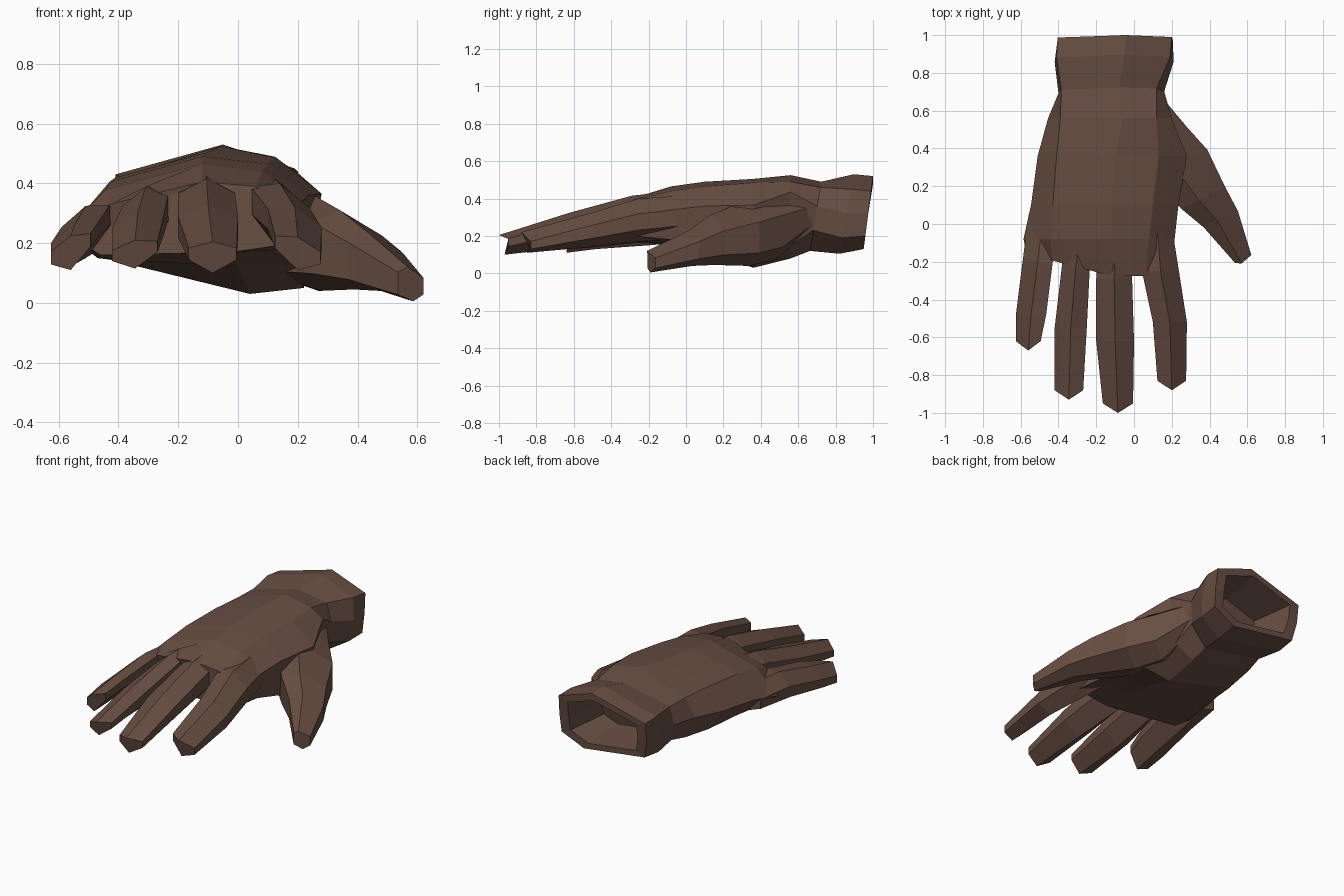
import bpy, bmesh
from mathutils import Vector

if "Cube" in bpy.data.objects:
    bpy.data.objects.remove(bpy.data.objects["Cube"])

brown = bpy.data.materials.new("dark_brown")
brown.diffuse_color = (0.135, 0.075, 0.055, 1)
brown.use_nodes = True
brown.node_tree.nodes["Principled BSDF"].inputs["Base Color"].default_value = brown.diffuse_color


def loft(name, rings):
    """Skin a row of equal rings and close both ends, flat shaded."""
    bm = bmesh.new()
    loops = [[bm.verts.new(p) for p in ring] for ring in rings]
    n = len(loops[0])
    for a, b in zip(loops, loops[1:]):
        for i in range(n):
            j = (i + 1) % n
            bm.faces.new((a[i], a[j], b[j], b[i]))
    bm.faces.new(loops[0])
    bm.faces.new(loops[-1][::-1])
    bmesh.ops.recalc_face_normals(bm, faces=bm.faces)
    mesh = bpy.data.meshes.new(name)
    bm.to_mesh(mesh)
    bm.free()
    mesh.materials.append(brown)
    ob = bpy.data.objects.new(name, mesh)
    bpy.context.collection.objects.link(ob)
    return ob


def section(y, pts, lean=0):
    return [Vector((x, y + lean * (z - .1), z)) for x, z in pts]


# Hollow cuff: floor, inner lip, leaning rim, bulge, wrist
rim = [(-.405, .31), (-.405, .42), (-.04, .52), (.2, .44),
       (.205, .32), (.2, .2), (.05, .13), (-.38, .19)]
bulge = [(-.42, .31), (-.41, .43), (-.05, .53), (.19, .45),
         (.21, .32), (.19, .19), (.05, .105), (-.39, .18)]
wrist = [(-.40, .30), (-.385, .42), (-.08, .49), (.12, .46),
         (.16, .36), (.14, .23), (.02, .12), (-.37, .19)]


def rim_ring(scale, depth):
    return [Vector((-.1 + (x + .1) * scale,
                    .95 + .05 * (z - .13) / .39 - depth,
                    .32 + (z - .32) * scale)) for x, z in rim]


cuff = [rim_ring(.6, .25), rim_ring(.79, 0), rim_ring(1, 0),
        section(.82, bulge, .18), section(.66, wrist, .16)]

# Palm and back of the hand
palm = [
    section(.56, [(-.455, .31), (-.39, .42), (-.06, .525), (.12, .49),
                  (.2, .435), (.16, .15), (.03, .08), (-.39, .17)]),
    section(.36, [(-.51, .29), (-.41, .42), (-.1, .505), (.13, .485),
                  (.28, .365), (.22, .05), (.04, .03), (-.41, .15)]),
    section(.10, [(-.545, .27), (-.43, .405), (-.12, .49), (.1, .465),
                  (.235, .36), (.2, .13), (0, .12), (-.43, .145)]),
    section(-.08, [(-.585, .24), (-.44, .38), (-.12, .465), (.08, .44),
                   (.215, .34), (.19, .18), (-.02, .16), (-.47, .15)]),
]
knuckles = section(0, [(-.57, .23), (-.43, .33), (-.12, .405), (.06, .39),
                       (.215, .31), (.19, .2), (-.02, .17), (-.46, .16)])
for p in knuckles:
    p.y = -.275 + .13 * max(0, min(1, (-.2 - p.x) / .37))
hand = loft("hand", cuff + palm + [knuckles])


# Fingers: hexagonal sections of (y, x, half width, top, bottom)
def finger(name, roll, rows):
    rings = []
    for k, (y, x, w, top, bot) in enumerate(rows):
        tip = k == len(rows) - 1
        h = top - bot
        shape = [(0, 1, -.05), (w, .8, 0), (w, .42, 0),
                 (0, 0, -.02), (-w, .42, 0), (-w, .8, 0)]
        rings.append([Vector((x + dx, y + (dy if tip else 0),
                              bot + f * h + roll * dx))
                      for dx, f, dy in shape])
    return loft(name, rings)


parts = [
    finger("little_finger", .45, [(.05, -.478, .08, .325, .17), (-.2, -.51, .08, .325, .15),
                                  (-.48, -.545, .08, .265, .13), (-.62, -.56, .066, .225, .11)]),
    finger("ring_finger", .2, [(.05, -.28, .07, .41, .18), (-.25, -.31, .075, .385, .165),
                               (-.55, -.335, .085, .305, .135), (-.88, -.345, .076, .21, .115)]),
    finger("middle_finger", 0, [(.05, -.1, .08, .455, .19), (-.29, -.105, .095, .415, .17),
                                (-.62, -.1, .1, .325, .14), (-.95, -.085, .08, .205, .10)]),
    finger("index_finger", -.35, [(.05, .12, .07, .42, .19), (-.25, .14, .098, .40, .17),
                                  (-.52, .19, .09, .32, .14), (-.83, .2, .076, .22, .11)]),
]

# Thumb: sections across its slanted axis (x, y, half width, top, bottom)
across = Vector((.9, .44, 0))
thumb = []
for x, y, w, top, bot in [(.09, .65, .06, .42, .22), (.16, .46, .13, .425, .07),
                          (.24, .32, .165, .385, .04), (.365, .14, .13, .31, .045),
                          (.46, .025, .1, .23, .04), (.578, -.185, .048, .12, .005)]:
    c = Vector((x, y, 0))
    h = top - bot
    thumb.append([c + across * w * s + Vector((0, 0, bot + f * h))
                  for s, f in [(-.2, 1), (1, .68), (1, .2), (.2, 0), (-1, .2), (-1, .85)]])
tip = thumb[-1]
tip[0].y -= .02
tip[3].y -= .01
parts.append(loft("thumb", thumb))

# Merge the fingers and thumb into the hand as one skin
for part in parts:
    mod = hand.modifiers.new("join_" + part.name, 'BOOLEAN')
    mod.operation = 'UNION'
    mod.solver = 'EXACT'
    mod.object = part
bpy.context.view_layer.update()
merged = bpy.data.meshes.new_from_object(hand.evaluated_get(bpy.context.evaluated_depsgraph_get()))
hand.modifiers.clear()
hand.data = merged
for part in parts:
    bpy.data.objects.remove(part)
